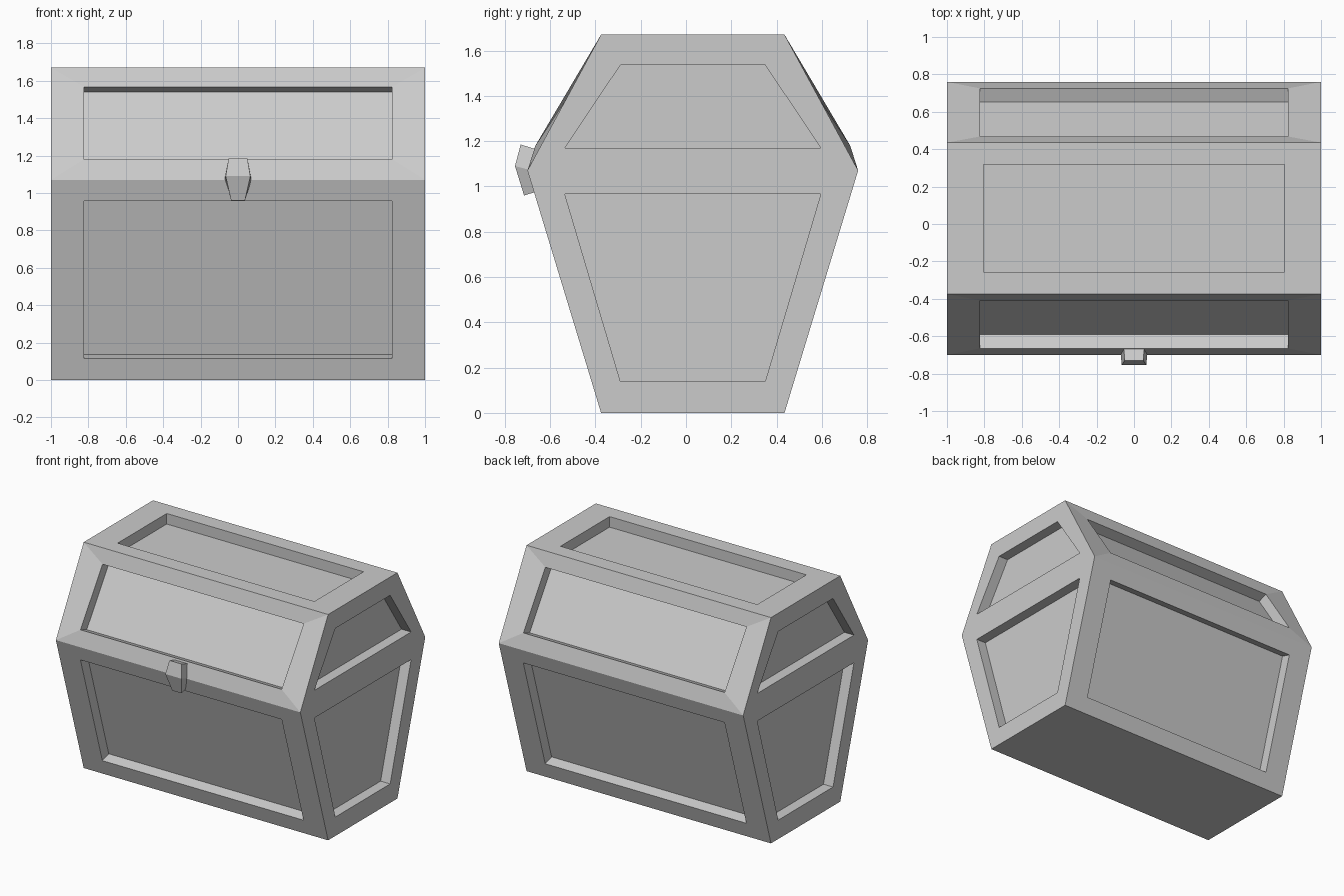
import bpy, bmesh
from mathutils import Vector

cube = bpy.data.objects.get("Cube")
if cube:
    bpy.data.objects.remove(cube, do_unlink=True)

# One flat grey for the whole chest
grey = bpy.data.materials.new("chest_grey")
grey.use_nodes = True
GREY = (0.6, 0.6, 0.6, 1)
grey.diffuse_color = GREY
grey.node_tree.nodes["Principled BSDF"].inputs["Base Color"].default_value = GREY

MID_Y = 0.03                 # chest centre line, the latch sticks out in front
SEAM, TOP = 1.07, 1.67       # seam and lid heights
WIDE, NARROW = 0.73, 0.405   # half depth at the seam, and at floor and top
PANEL_X, DEPTH = 0.823, 0.078


def add_face(bm, points):
    return bm.faces.new([bm.verts.new(p) for p in points])


def add_panel(bm, outer, rim, inward):
    """Frame between outer and rim corners, walls going inward, and a floor."""
    floor = [Vector(p) + Vector(inward) for p in rim]
    for a, b in ((outer, rim), (rim, floor)):
        for i in range(4):
            j = (i + 1) % 4
            add_face(bm, (a[i], a[j], b[j], b[i]))
    add_face(bm, floor)


def level(x, y, z):
    return [(-x, y, z), (x, y, z)]


def long_panel(bm, s, outer, rim, inward):
    """Front (s=-1) or back (s=1) panel from (half depth, height) pairs."""
    def corners(x, pair):
        (y0, z0), (y1, z1) = pair
        return level(x, s * y0, z0) + level(x, s * y1, z1)[::-1]
    add_panel(bm, corners(1, outer), corners(PANEL_X, rim),
              (0, -s * inward[0], inward[1]))


def end_panel(bm, s, outer, rim):
    """Left or right end panel from (half depth, height) pairs."""
    def corners(pair):
        (y0, z0), (y1, z1) = pair
        return [(s, -y0, z0), (s, y0, z0), (s, y1, z1), (s, -y1, z1)]
    add_panel(bm, corners(outer), corners(rim), (-s * DEPTH, 0, 0))


def finish(bm, name, y):
    bmesh.ops.remove_doubles(bm, verts=bm.verts, dist=0.0005)
    bmesh.ops.recalc_face_normals(bm, faces=bm.faces)
    mesh = bpy.data.meshes.new(name)
    bm.to_mesh(mesh)
    bm.free()
    mesh.materials.append(grey)
    obj = bpy.data.objects.new(name, mesh)
    obj.location.y = y
    bpy.context.collection.objects.link(obj)


def base_depth(z):
    return NARROW + (WIDE - NARROW) * z / SEAM


# Base: sloped front and back, two ends, plain underside
bm = bmesh.new()
base_outer = ((NARROW, 0), (WIDE, SEAM))
base_rim = [(base_depth(z), z) for z in (0.115, 0.958)]
for s in (-1, 1):
    long_panel(bm, s, base_outer, base_rim, (0.075, 0.022))
    end_panel(bm, s, base_outer, ((0.32, 0.14), (0.565, 0.966)))
add_face(bm, level(1, -NARROW, 0) + level(1, NARROW, 0)[::-1])
finish(bm, "chest_base", MID_Y)

# Lid: panel rims bulge slightly beyond the sloped sides
bm = bmesh.new()
lid_outer = ((WIDE, SEAM), (NARROW, TOP))
for s in (-1, 1):
    long_panel(bm, s, lid_outer, ((0.695, 1.18), (0.438, 1.567)), (0.073, -0.027))
    end_panel(bm, s, lid_outer, ((0.565, 1.17), (0.32, 1.535)))
add_panel(bm, level(1, -NARROW, TOP) + level(1, NARROW, TOP)[::-1],
          level(0.805, -0.287, TOP) + level(0.805, 0.287, TOP)[::-1],
          (0, 0, -DEPTH))
finish(bm, "chest_lid", MID_Y)

# Latch: tapered plate, three rings of (back width, front width, front y, front z, back y, back z)
bm = bmesh.new()
rings = []
for wb, wf, yf, zf, yb, zb in ((0.042, 0.037, -0.715, 0.96, -0.65, 0.98),
                               (0.072, 0.066, -0.755, 1.09, -0.68, 1.07),
                               (0.055, 0.050, -0.73, 1.185, -0.65, 1.16)):
    rings.append(level(wf, yf, zf) + level(wb, yb, zb)[::-1])
for low, high in zip(rings, rings[1:]):
    for i in range(4):
        j = (i + 1) % 4
        add_face(bm, (low[i], low[j], high[j], high[i]))
add_face(bm, rings[0])
add_face(bm, rings[-1])
finish(bm, "latch", 0)
